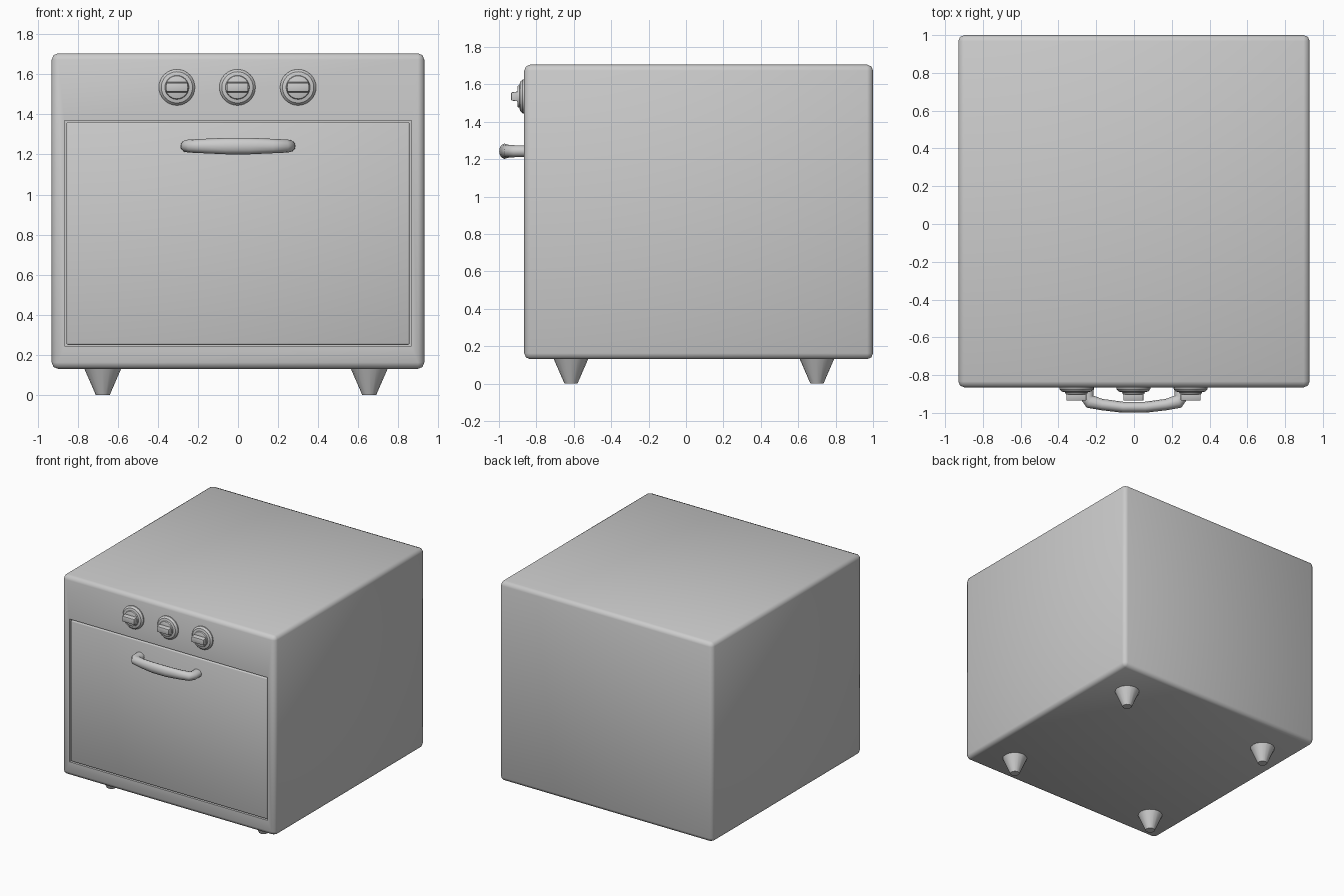
import bpy, bmesh, math
from mathutils import Vector, Matrix

if "Cube" in bpy.data.objects:
    bpy.data.objects.remove(bpy.data.objects["Cube"])

FRONT = -0.865


def finish(bm, name, angle=40):
    bmesh.ops.recalc_face_normals(bm, faces=bm.faces)
    me = bpy.data.meshes.new(name)
    bm.to_mesh(me)
    bm.free()
    ob = bpy.data.objects.new(name, me)
    bpy.context.collection.objects.link(ob)
    bpy.ops.object.select_all(action='DESELECT')
    ob.select_set(True)
    bpy.context.view_layer.objects.active = ob
    bpy.ops.object.shade_smooth_by_angle(angle=math.radians(angle))
    return ob


def box(lo, hi, bevel=0, segments=2):
    bm = bmesh.new()
    bmesh.ops.create_cube(bm, size=1)
    lo, hi = Vector(lo), Vector(hi)
    bmesh.ops.scale(bm, vec=hi - lo, verts=bm.verts)
    bmesh.ops.translate(bm, vec=(lo + hi) / 2, verts=bm.verts)
    if bevel:
        bmesh.ops.bevel(bm, geom=bm.edges[:], offset=bevel, segments=segments,
                        profile=0.5, affect='EDGES')
    return bm


def loft(bm, rings):
    vs = [[bm.verts.new(p) for p in r] for r in rings]
    n = len(vs[0])
    for a, b in zip(vs, vs[1:]):
        for i in range(n):
            bm.faces.new((a[i], a[(i + 1) % n], b[(i + 1) % n], b[i]))
    bm.faces.new(vs[0])
    bm.faces.new(vs[-1])


# Body: rounded box with a recess in the front for the door
bm = box((-0.93, FRONT, 0.13), (0.93, 1.0, 1.705), 0.032)
bm.normal_update()
front = max((f for f in bm.faces if f.normal.y < -0.99), key=lambda f: f.calc_area())
bmesh.ops.inset_individual(bm, faces=[front], thickness=0.05)
for v in front.verts:
    v.co.x = math.copysign(0.865, v.co.x)
    v.co.z = 1.37 if v.co.z > 0.9 else 0.243
bmesh.ops.inset_individual(bm, faces=[front], thickness=0.0)
for v in front.verts:
    v.co.y += 0.05
finish(bm, "body", 50)

# Door: flush panel with a thin gap all round
finish(box((-0.856, FRONT, 0.25), (0.856, FRONT + 0.05, 1.362), 0.008), "door", 50)

# Handle: bowed bar with bent ends reaching the door
path = [(-0.25, -0.855), (-0.25, -0.915), (-0.235, -0.94), (-0.17, -0.956),
        (-0.06, -0.97)]
size = [(0.038, 0.032), (0.036, 0.032), (0.036, 0.033), (0.030, 0.036), (0.029, 0.041)]
path += [(-x, y) for x, y in reversed(path)]
size += size[::-1]
rings = []
for i, (p, (w, h)) in enumerate(zip(path, size)):
    a, b = Vector(path[max(i - 1, 0)]), Vector(path[min(i + 1, len(path) - 1)])
    t = (b - a).normalized()
    n = Vector((-t.y, t.x))
    ring = []
    for k in range(12):
        ang = math.tau * k / 12
        q = Vector(p) + n * w * math.cos(ang)
        ring.append((q.x, q.y, 1.242 + h * math.sin(ang)))
    rings.append(ring)
bm = bmesh.new()
loft(bm, rings)
finish(bm, "handle", 60)

# Knobs: stepped round base with a tapered horizontal grip
profile = [(0.09, 0.005), (0.09, -0.008), (0.078, -0.022), (0.06, -0.026),
           (0.057, -0.035), (0.053, -0.037)]
for i, x in enumerate((-0.305, -0.003, 0.3)):
    bm = bmesh.new()
    loft(bm, [[(x + r * math.cos(math.tau * k / 32), FRONT + y,
                1.535 + r * math.sin(math.tau * k / 32)) for k in range(32)]
              for r, y in profile])
    finish(bm, f"knob_base_{i + 1}", 35)
    bm = box((x - 0.053, FRONT - 0.07, 1.508), (x + 0.053, FRONT - 0.03, 1.562))
    for v in bm.verts:
        if v.co.y < FRONT - 0.05:
            v.co.z = 1.535 + (v.co.z - 1.535) * 0.8
    bmesh.ops.bevel(bm, geom=bm.edges[:], offset=0.004, segments=2,
                    profile=0.5, affect='EDGES')
    finish(bm, f"knob_grip_{i + 1}", 40)

# Feet: tapered cones under the corners
for xn, x in (("left", -0.675), ("right", 0.655)):
    for yn, y in (("front", -0.615), ("back", 0.70)):
        bm = bmesh.new()
        bmesh.ops.create_cone(bm, cap_ends=True, segments=16, radius1=0.035,
                              radius2=0.096, depth=0.14,
                              matrix=Matrix.Translation((x, y, 0.07)))
        finish(bm, f"{yn}_{xn}_foot", 40)
